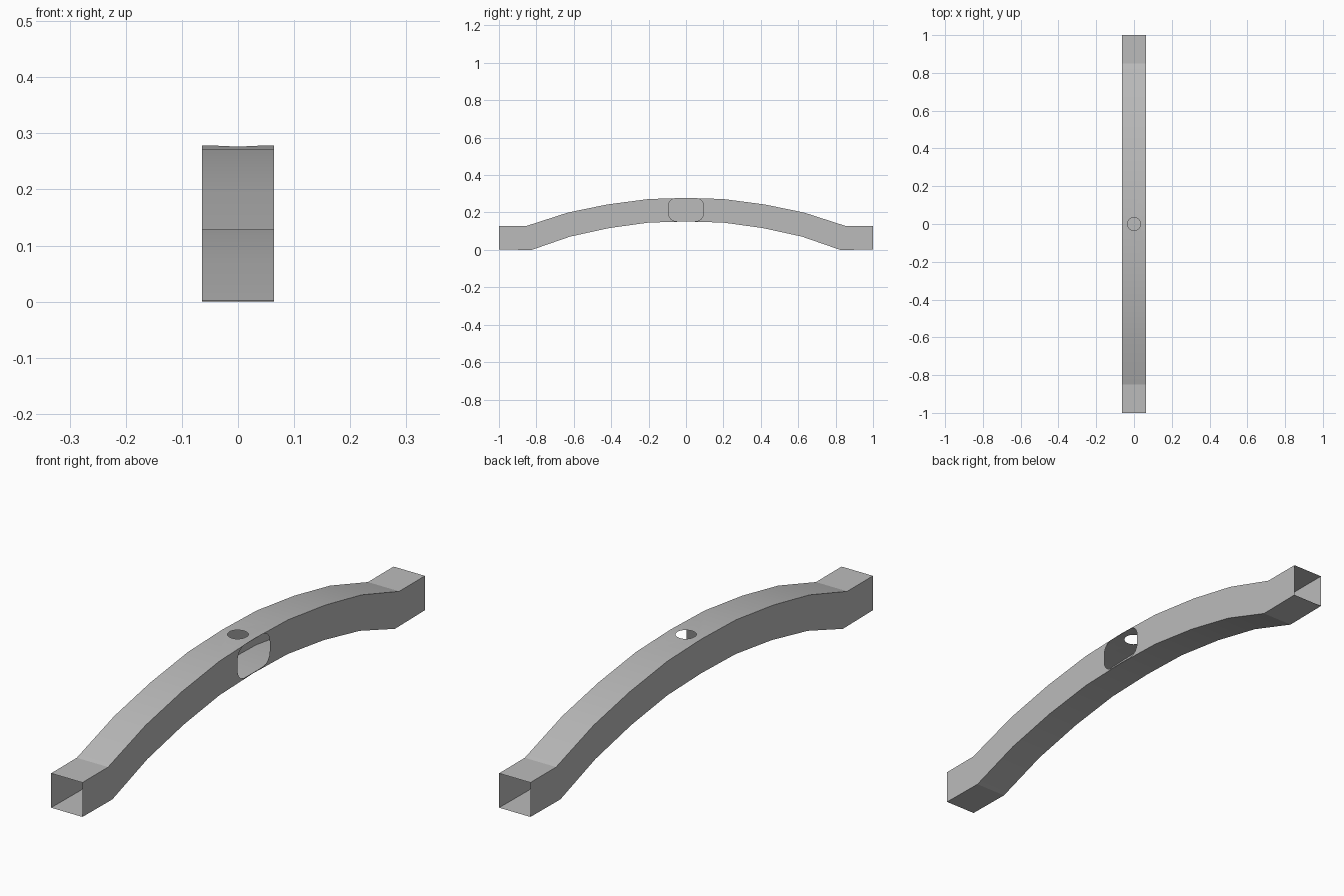
import bpy
import bmesh
import math

cube = bpy.data.objects.get("Cube")
if cube:
    bpy.data.objects.remove(cube)

HALF_W = 0.064

# Half profiles (y, z) from the crown to the end of the tube
TOP = [(0, 0.278), (0.2, 0.272), (0.42, 0.243), (0.63, 0.2), (0.85, 0.129), (1, 0.129)]
BOTTOM = [(0, 0.152), (0.2, 0.146), (0.41, 0.117), (0.62, 0.071), (0.825, 0), (1, 0.002)]

# Side window: half width, lower and upper edge, corner radius
WIN_Y, WIN_LOW, WIN_HIGH, WIN_R = 0.094, 0.154, 0.276, 0.042
HOLE_R = 0.035
STEPS = 8


def arc(cy, cz, radius, start, end, steps):
    """Points on a circular arc, angles in degrees."""
    angles = [math.radians(start + (end - start) * i / steps) for i in range(steps + 1)]
    return [(cy + radius * math.cos(a), cz + radius * math.sin(a)) for a in angles]


def half_window():
    """Half outline of the rounded window, from its top centre to its bottom centre."""
    cy = WIN_Y - WIN_R
    return ([(0, WIN_HIGH)]
            + arc(cy, WIN_HIGH - WIN_R, WIN_R, 90, 0, STEPS)
            + arc(cy, WIN_LOW + WIN_R, WIN_R, 0, -90, STEPS)
            + [(0, WIN_LOW)])


def crown_z(y):
    (y0, z0), (y1, z1) = TOP[0], TOP[1]
    return z0 + (z1 - z0) * y / (y1 - y0)


bm = bmesh.new()


def add_face(points):
    bm.faces.new([bm.verts.new(p) for p in points])


for side in (1, -1):
    # Top and bottom strips
    for profile in (TOP, BOTTOM):
        for i, ((y0, z0), (y1, z1)) in enumerate(zip(profile, profile[1:])):
            points = [(HALF_W, side * y0, z0), (HALF_W, side * y1, z1),
                      (-HALF_W, side * y1, z1), (-HALF_W, side * y0, z0)]
            if profile is TOP and i == 0:
                # Half of the round hole cut through the crown
                points += [(x, side * y, crown_z(y))
                           for x, y in arc(0, 0, HOLE_R, 180, 0, 2 * STEPS)]
            add_face(points)

    # Plain wall, and the wall with half of the window cut out
    outline = TOP + BOTTOM[::-1]
    add_face([(-HALF_W, side * y, z) for y, z in outline])
    add_face([(HALF_W, side * y, z) for y, z in outline + half_window()[::-1]])

bmesh.ops.remove_doubles(bm, verts=bm.verts, dist=0.0004)
bmesh.ops.recalc_face_normals(bm, faces=bm.faces)

# Make sure the shell faces outwards
bm.normal_update()
crown = max(bm.faces, key=lambda f: f.calc_center_median().z)
if crown.normal.z < 0:
    bmesh.ops.reverse_faces(bm, faces=bm.faces)

mesh = bpy.data.meshes.new("arched_tube")
bm.to_mesh(mesh)
bm.free()
tube = bpy.data.objects.new("arched_tube", mesh)
bpy.context.collection.objects.link(tube)

grey = bpy.data.materials.new("plain_grey")
grey.use_nodes = True
colour = (0.5, 0.5, 0.5, 1)
grey.diffuse_color = colour
grey.node_tree.nodes["Principled BSDF"].inputs["Base Color"].default_value = colour
mesh.materials.append(grey)

# Smooth along the arch, sharp at the corners and end bends
bpy.ops.object.select_all(action="DESELECT")
tube.select_set(True)
bpy.context.view_layer.objects.active = tube
bpy.ops.object.shade_smooth_by_angle(angle=math.radians(15))
